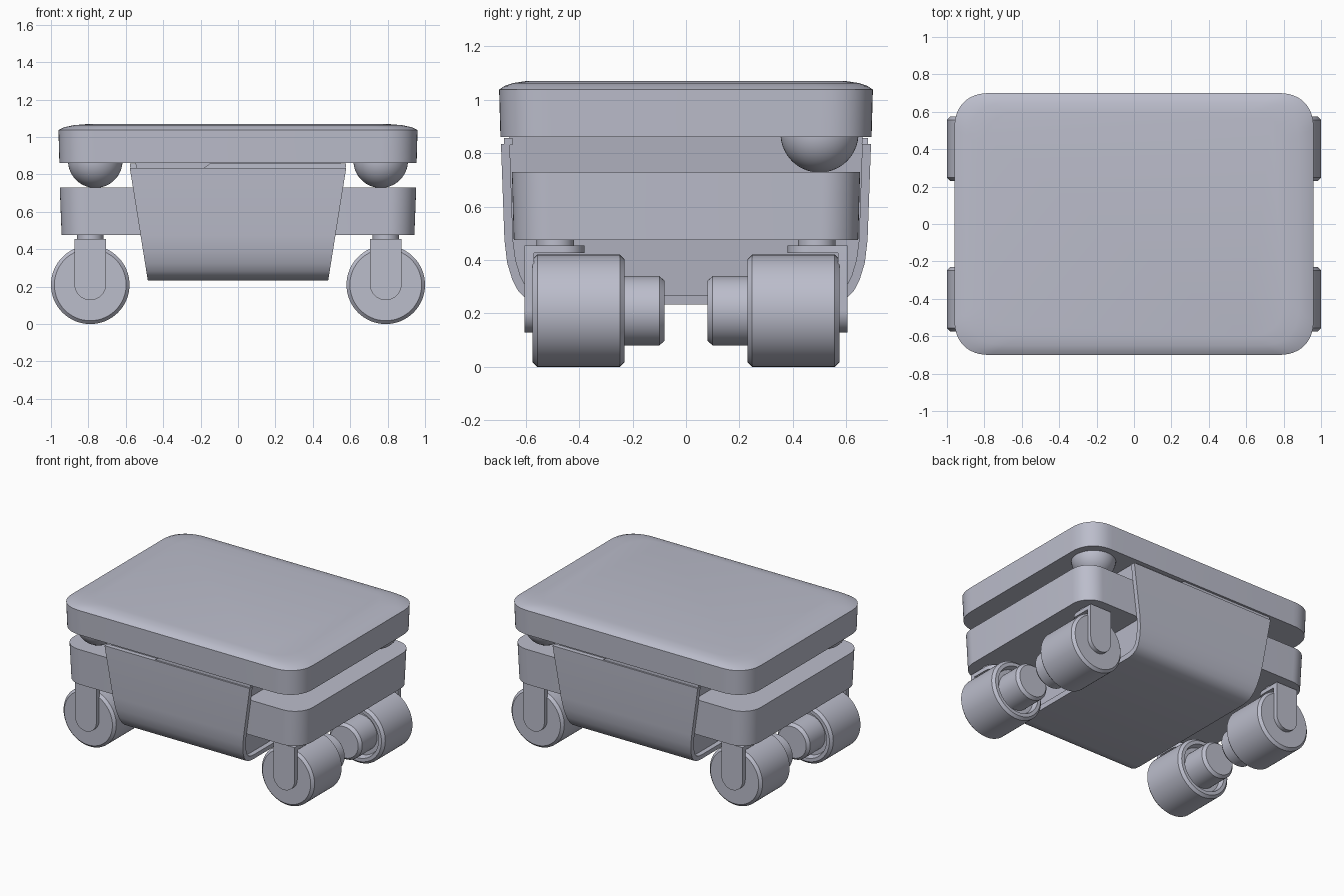
import bpy, bmesh, math
from mathutils import Vector

if "Cube" in bpy.data.objects:
    bpy.data.objects.remove(bpy.data.objects["Cube"], do_unlink=True)

GREY = (0.5, 0.51, 0.6, 1)
mat = bpy.data.materials.new("soft grey")
mat.use_nodes = True
mat.diffuse_color = GREY
bsdf = next(n for n in mat.node_tree.nodes if n.type == 'BSDF_PRINCIPLED')
bsdf.inputs["Base Color"].default_value = GREY


def finish(bm, name, smooth=30):
    bmesh.ops.recalc_face_normals(bm, faces=bm.faces)
    me = bpy.data.meshes.new(name)
    bm.to_mesh(me)
    bm.free()
    me.materials.append(mat)
    ob = bpy.data.objects.new(name, me)
    bpy.context.collection.objects.link(ob)
    bpy.ops.object.select_all(action='DESELECT')
    ob.select_set(True)
    bpy.context.view_layer.objects.active = ob
    bpy.ops.object.shade_smooth_by_angle(angle=math.radians(smooth))
    return ob


def loft(name, rings):
    """Join equal-length closed rings of points and cap both ends."""
    bm = bmesh.new()
    rows = [[bm.verts.new(p) for p in ring] for ring in rings]
    n = len(rows[0])
    for a, b in zip(rows, rows[1:]):
        for i in range(n):
            j = (i + 1) % n
            bm.faces.new((a[i], a[j], b[j], b[i]))
    bm.faces.new(rows[0])
    bm.faces.new(rows[-1])
    return finish(bm, name)


def rounded_rect(hx, hy, r, z, power=2.0, steps=12):
    """Rounded rectangle ring at height z."""
    pts = []
    for q, (sx, sy) in enumerate(((1, 1), (-1, 1), (-1, -1), (1, -1))):
        for k in range(steps + 1):
            a = (q + k / steps) * math.pi / 2
            c, s = abs(math.cos(a)) ** (2 / power), abs(math.sin(a)) ** (2 / power)
            pts.append((sx * (hx - r + r * c), sy * (hy - r + r * s), z))
    return pts


def lathe(name, profile, centre, axis, steps=48):
    """Spin (radius, distance) pairs around the y or z axis."""
    rings = []
    for r, d in profile:
        ring = []
        for k in range(steps):
            a = 2 * math.pi * k / steps
            u, v = r * math.cos(a), r * math.sin(a)
            ring.append(Vector(centre) + Vector((u, d, v) if axis == 'y' else (u, v, d)))
        rings.append(ring)
    return loft(name, rings)


def taper(z):
    """Half width of the tapered bin at height z."""
    return 0.445 + 0.16 * z


def cross_prism(name, yz, inset):
    """Side profile extruded across x, following the taper."""
    return loft(name, [[(s * (taper(z) - inset), y, z) for y, z in yz] for s in (-1, 1)])


# Lid with a softly crowned top
lid_rings = [(0.955, 0.695, 0.86), (0.96, 0.70, 1.038), (0.93, 0.68, 1.052),
             (0.88, 0.648, 1.063), (0.80, 0.60, 1.07)]
loft("lid", [rounded_rect(x, y, 0.19, z, 2.3) for x, y, z in lid_rings])

# Chassis slab under the lid
loft("chassis", [rounded_rect(0.943, 0.645, 0.14, 0.475),
                 rounded_rect(0.953, 0.652, 0.14, 0.73)])

# Wrap-around bin panel: front, underside and back in one U shape
outer = [(-0.693, 0.835), (-0.68, 0.475), (-0.67, 0.39), (-0.65, 0.325),
         (-0.628, 0.283), (-0.60, 0.255), (-0.56, 0.238), (-0.52, 0.233)]
inner = [(-0.66, 0.835), (-0.648, 0.475), (-0.638, 0.40), (-0.62, 0.34),
         (-0.60, 0.302), (-0.575, 0.28), (-0.545, 0.27), (-0.51, 0.267)]
outer += [(-y, z) for y, z in reversed(outer)]
inner += [(-y, z) for y, z in reversed(inner)]
cross_prism("wrap_panel", outer + inner[::-1], 0.0)

# Inner bin body, set back from the panel edges
body = [(-0.662, 0.86)] + inner + [(0.662, 0.86)]
cross_prism("bin_body", body, 0.035)

# Raised lip on part of the panel's upper edge, front and back
for side, s in (("front", -1), ("back", 1)):
    shape = [(-0.19, 0.83), (-0.15, 0.858), (0.578, 0.858), (0.575, 0.83)]
    loft(side + "_panel_lip", [[(-s * x, s * y, z) for x, z in shape] for y in (0.65, 0.682)])

# Two ball mounts on opposite corners
ball = [(0.146 * math.cos(a), -0.146 * math.sin(a))
        for a in [math.radians(5.8 * k) for k in range(16)]]
ball[-1] = (0.003, -0.146)
for name, s in (("front_right", -1), ("back_left", 1)):
    lathe(name + "_ball_mount", ball, (0.763 * s, 0.50 * s, 0.874), 'z')

# Casters: wheel, inner hub, bracket and stem, repeated at each corner
wheel = [(0.004, -0.575), (0.192, -0.575), (0.21, -0.557), (0.21, -0.248), (0.192, -0.23),
         (0.168, -0.23), (0.158, -0.27), (0.004, -0.27)]
hub = [(0.004, -0.28), (0.13, -0.28), (0.13, -0.10), (0.112, -0.08), (0.004, -0.08)]
arc = [math.radians(180 + 10 * k) for k in range(19)]
for end, s in (("front", 1), ("back", -1)):
    for side, x in (("left", 0.79), ("right", -0.79)):
        tag = end + "_" + side
        axle = (x, 0, 0.21)
        lathe(tag + "_wheel", [(r, s * d) for r, d in wheel], axle, 'y', 64)
        lathe(tag + "_hub", [(r, s * d) for r, d in hub], axle, 'y')
        # Outer plate with a rounded foot
        plate = [(0.085 * math.cos(a), 0.213 + 0.085 * math.sin(a)) for a in arc]
        plate += [(0.085, 0.455), (-0.085, 0.455)]
        loft(tag + "_fork_plate", [[(x + u, -s * y, z) for u, z in plate] for y in (0.57, 0.605)])
        # Top plate over the wheel
        top = [(0.085 * math.cos(a), 0.465 + 0.085 * math.sin(a)) for a in arc]
        top += [(0.085, 0.605), (-0.085, 0.605)]
        loft(tag + "_fork_top", [[(x + u, -s * y, z) for u, y in top] for z in (0.426, 0.455)])
        lathe(tag + "_stem", [(0.07, 0.45), (0.07, 0.49)], (x, -s * 0.49, 0), 'z')
